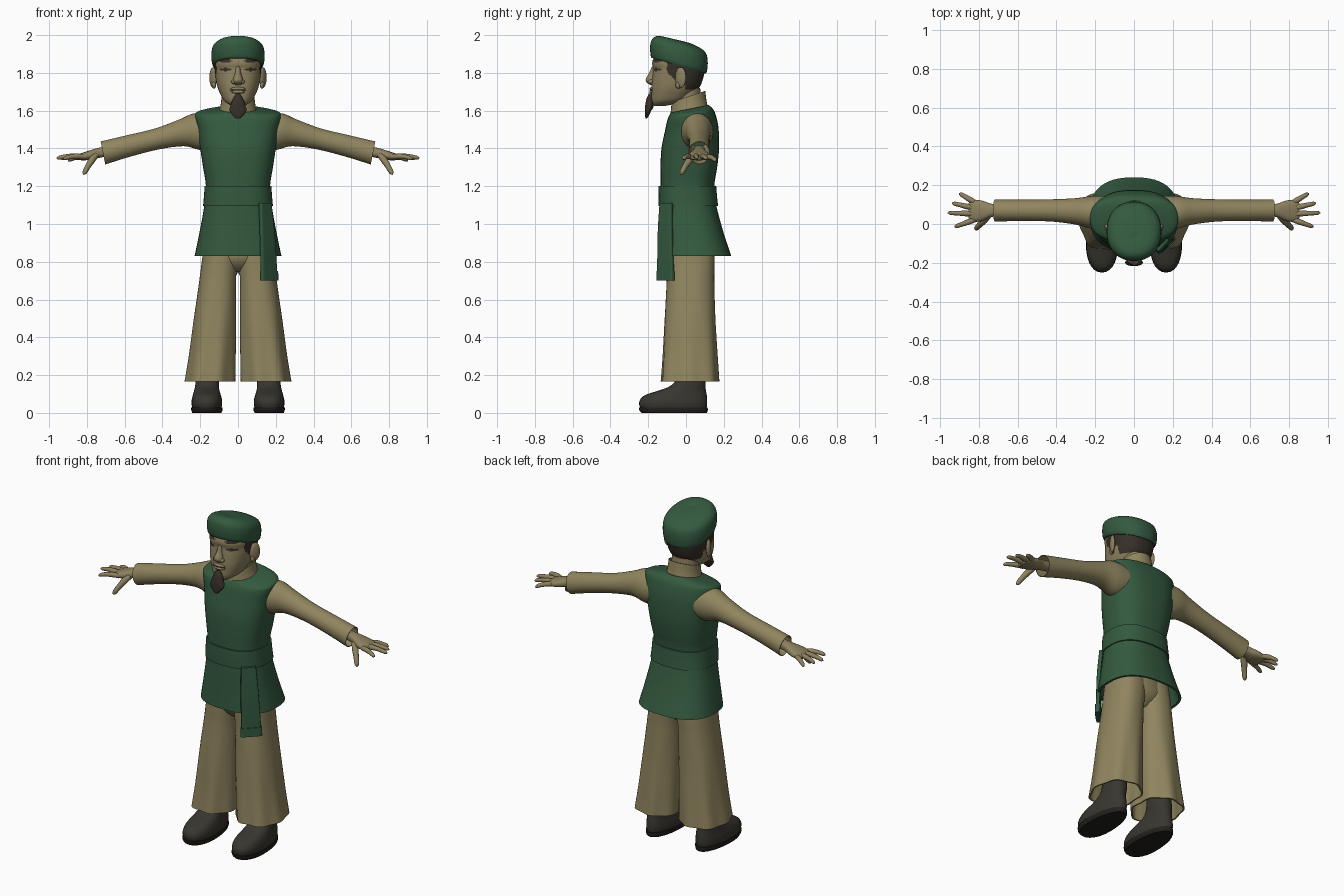
import bpy, bmesh, math
from mathutils import Vector, Matrix

cube = bpy.data.objects.get("Cube")
if cube:
    bpy.data.objects.remove(cube, do_unlink=True)


def material(name, r, g, b):
    m = bpy.data.materials.new(name)
    m.use_nodes = True
    m.diffuse_color = (r, g, b, 1)
    m.node_tree.nodes["Principled BSDF"].inputs["Base Color"].default_value = (r, g, b, 1)
    return m


GREEN = material("green cloth", .034, .102, .05)
TAN = material("tan cloth", .28, .235, .115)
SKIN = material("skin", .27, .22, .115)
HAIR = material("dark hair", .038, .029, .022)
BOOT = material("boot leather", .04, .037, .029)
SOLE = material("boot sole", .015, .014, .012)


def finish(name, bm, mats, mirror=False, rule=None):
    """Turn a bmesh into a smooth shaded object, painted by an optional rule."""
    bmesh.ops.recalc_face_normals(bm, faces=bm.faces)
    mesh = bpy.data.meshes.new(name)
    bm.to_mesh(mesh)
    bm.free()
    for m in mats:
        mesh.materials.append(m)
    if rule:
        for p in mesh.polygons:
            p.material_index = rule(p.center)
    mesh.shade_smooth()
    mesh.set_sharp_from_angle(angle=math.radians(45))
    obj = bpy.data.objects.new(name, mesh)
    bpy.context.scene.collection.objects.link(obj)
    if mirror:
        mod = obj.modifiers.new("Mirror", 'MIRROR')
        mod.use_mirror_merge = False
    return obj


def smooth_rows(rows, sub):
    """Catmull-Rom interpolation of every value in the rows."""
    size = max(len(r) for r in rows)
    rows = [tuple(r) + (0,) * (size - len(r)) for r in rows]
    out = []
    for i in range(len(rows) - 1):
        quad = (rows[max(i - 1, 0)], rows[i], rows[i + 1], rows[min(i + 2, len(rows) - 1)])
        for k in range(sub):
            t = k / sub
            out.append([b + .5 * t * (c - a + t * (2 * a - 5 * b + 4 * c - d + t * (3 * (b - c) + d - a)))
                        for a, b, c, d in zip(*quad)])
    return out + [list(rows[-1])]


def upright(r, c, s):
    """Horizontal ring; row = z, front y, back y, centre x, half width, tilt."""
    z, front, back, xc, half, tilt = (list(r) + [0])[:6]
    return Vector((xc + half * c, (front + back) / 2 + (back - front) / 2 * s, z + tilt * s))


def sideways(r, c, s):
    """Ring across an arm; row = x, y, z, half depth, half height."""
    x, y, z, ry, rz = r
    return Vector((x + .2 * rz * s, y + ry * c, z + rz * s))


def loft(name, rows, mats, place=upright, n=32, sub=4, power=2, hem=False, mirror=False, rule=None):
    rings = []
    for r in smooth_rows(rows, sub):
        ring = []
        for i in range(n):
            a = 2 * math.pi * i / n
            c, s = (math.copysign(abs(f(a)) ** (2 / power), f(a)) for f in (math.cos, math.sin))
            ring.append(place(r, c, s))
        rings.append(ring)
    if hem:  # fold the first edge inwards to give the cloth thickness
        inner = []
        for ring in rings[len(rings) // 2::-1]:
            mid = sum(ring, Vector()) / n
            inner.append([mid + (p - mid) * .94 for p in ring])
        rings = inner + rings
    bm = bmesh.new()
    vs = [[bm.verts.new(p) for p in ring] for ring in rings]
    for a, b in zip(vs, vs[1:]):
        for i in range(n):
            j = (i + 1) % n
            bm.faces.new((a[i], a[j], b[j], b[i]))
    bm.faces.new(vs[-1])
    if not hem:
        bm.faces.new(vs[0])
    return finish(name, bm, mats, mirror, rule)


def ball(name, loc, size, mat, turn=0, mirror=False):
    bm = bmesh.new()
    mtx = Matrix.Translation(loc) @ Matrix.Rotation(turn, 4, 'Z') @ Matrix.Diagonal((*size, 1))
    bmesh.ops.create_uvsphere(bm, u_segments=20, v_segments=12, radius=1, matrix=mtx)
    return finish(name, bm, [mat], mirror)


def finger(name, base, tip, radius):
    base, tip = Vector(base), Vector(tip)
    side = (tip - base).cross(Vector((0, 0, 1))).normalized()
    up = side.cross(tip - base).normalized()

    def along(r, c, s):
        bend = Vector((0, 0, .03 * r[0] * (1 - r[0])))
        return base.lerp(tip, r[0]) + bend + (side * c + up * s) * r[1] * radius
    loft(name, [(0, .9), (.35, 1), (.6, .85), (.9, .7), (1, .15)], [SKIN], along, n=12, mirror=True)


# Vest, belt and hanging sash
loft("vest", [(.83, -.145, .24, 0, .23, 0), (.95, -.14, .2, 0, .205), (1.1, -.135, .16, 0, .178),
              (1.2, -.135, .15, 0, .17), (1.3, -.135, .165, 0, .185), (1.4, -.13, .175, 0, .2),
              (1.5, -.112, .172, 0, .215, .01), (1.565, -.1, .155, 0, .226, .02),
              (1.592, -.09, .14, 0, .212, .02), (1.61, -.08, .12, 0, .11, .02)],
     [GREEN], n=48, power=2.5, hem=True)
loft("belt", [(1.095, -.145, .17, 0, .185), (1.15, -.146, .164, 0, .18), (1.2, -.145, .16, 0, .177)],
     [GREEN], n=48, power=2.5)


def strip(r, c, s):
    z, x0, y0, x1, y1, thick = r
    a, b = Vector((x0, y0, z)), Vector((x1, y1, z))
    out = (b - a).cross(Vector((0, 0, 1))).normalized()
    return (a + b) / 2 + (b - a) / 2 * c + out * s * thick


loft("sash", [(1.11, .115, -.135, .172, -.075, .012), (.95, .12, -.145, .19, -.075, .012),
              (.74, .125, -.148, .203, -.068, .012)], [GREEN], strip, n=24, power=6)
loft("sash_end", [(.752, .123, -.151, .206, -.066, .015), (.7, .123, -.151, .208, -.066, .015)],
     [GREEN], strip, n=24, power=6)


# Wide trousers with rippled hems
def trouser(r, c, s):
    p = upright(r, c, s)
    flare = max(0, .6 - r[0]) * .09
    wave = 1 + flare * math.cos(7 * math.atan2(s, c) + .6)
    mid = Vector((r[3], (r[1] + r[2]) / 2, r[0]))
    p = mid + (p - mid) * wave
    p.x = max(p.x, .01) if r[0] < .73 else p.x
    return p


loft("trouser_legs", [(.165, -.132, .172, .147, .132), (.3, -.123, .165, .135, .123),
                      (.5, -.113, .155, .12, .113), (.7, -.102, .15, .104, .101),
                      (.83, -.1, .15, .09, .098), (1, -.09, .13, .08, .085)],
     [TAN], trouser, n=56, sub=6, power=2.3, hem=True, mirror=True)
loft("trouser_seat", [(.745, -.04, .09, 0, .05), (.79, -.085, .135, 0, .14), (.85, -.1, .148, 0, .175),
                      (1, -.09, .13, 0, .16)], [TAN])


# Boots with soles, narrower at the heel
def shoe(r, c, s):
    return upright(r, c * (1 - .13 * s), s)


loft("boots", [(.02, -.24, .108, .165, .074), (.045, -.248, .112, .165, .08), (.07, -.243, .112, .165, .079),
               (.095, -.215, .11, .165, .073), (.12, -.14, .105, .165, .066), (.145, -.08, .104, .164, .062),
               (.19, -.048, .104, .16, .062), (.28, -.04, .1, .158, .062)],
     [BOOT], shoe, power=2.2, mirror=True)
loft("boot_soles", [(0, -.236, .11, .165, .076), (.012, -.246, .115, .165, .081), (.028, -.25, .115, .165, .082)],
     [SOLE], shoe, power=2.2, mirror=True)

# Sleeves and hands
loft("sleeves", [(.715, .07, 1.376, .057, .061), (.58, .07, 1.413, .055, .056), (.43, .07, 1.45, .057, .055),
                 (.3, .065, 1.482, .068, .07), (.22, .06, 1.488, .084, .096), (.14, .06, 1.49, .085, .095)],
     [TAN], sideways, hem=True, mirror=True)
loft("palms", [(.66, .07, 1.39, .03, .026), (.73, .07, 1.378, .033, .026), (.785, .068, 1.364, .053, .024),
               (.825, .068, 1.356, .056, .019), (.85, .068, 1.352, .045, .012)],
     [SKIN], sideways, n=24, power=2.4, mirror=True)
TIPS = {"little": (.9, .158, 1.335), "ring": (.938, .108, 1.345), "middle": (.96, .058, 1.348),
        "index": (.925, -.015, 1.345)}
for i, (label, tip) in enumerate(TIPS.items()):
    finger(label + "_fingers", (.815, .108 - .028 * i, 1.355), tip, .0145)
finger("thumbs", (.752, .04, 1.365), (.818, -.028, 1.262), .018)

# Collar and neck
loft("neck", [(1.55, -.07, .09, 0, .08), (1.72, -.06, .075, 0, .075)], [SKIN])
loft("collar", [(1.675, -.076, .102, 0, .087, .03), (1.63, -.08, .108, 0, .092, .026),
                (1.585, -.084, .118, 0, .104, .022)], [TAN], hem=True)


# Head with hair, brows and eyes painted by region
def face_paint(p):
    x, y, z = abs(p.x), p.y, p.z

    def oval(cx, cz, w, h):
        return y < 0 and ((x - cx) / w) ** 2 + ((z - cz) / h) ** 2 < 1
    sideburn = y > -.1 and z > 1.765 + max(0, -y - .06)
    nape = y > -.005 and z > 1.715
    brow = oval(.066, 1.864, .034, .01)
    return int(sideburn or nape or brow or oval(.066, 1.818, .031, .008))


loft("head", [(1.625, -.17, -.11, 0, .032), (1.65, -.182, -.01, 0, .072), (1.69, -.184, .04, 0, .095),
              (1.73, -.183, .075, 0, .11), (1.78, -.178, .093, 0, .119), (1.82, -.174, .1, 0, .122),
              (1.86, -.178, .1, 0, .122), (1.93, -.15, .07, 0, .1)],
     [SKIN, HAIR], n=128, sub=10, power=2.3, rule=face_paint)
loft("nose", [(1.735, -.188, -.15, 0, .018), (1.752, -.21, -.15, 0, .028), (1.77, -.212, -.15, 0, .025),
              (1.8, -.195, -.14, 0, .016), (1.835, -.18, -.14, 0, .013)], [SKIN], n=20)
ball("nostrils", (.022, -.185, 1.753), (.014, .016, .012), SKIN, mirror=True)
ball("upper_lip", (0, -.18, 1.716), (.04, .014, .009), SKIN)
ball("lower_lip", (0, -.18, 1.699), (.035, .014, .009), SKIN)
ball("mouth_line", (0, -.18, 1.708), (.043, .0125, .003), HAIR)
ball("ears", (.132, -.028, 1.775), (.014, .032, .055), SKIN, turn=-.5, mirror=True)
ball("ear_lobes", (.127, -.04, 1.737), (.012, .016, .02), SKIN, mirror=True)

# Goatee
loft("beard", [(1.69, -.197, -.175, 0, .009), (1.66, -.21, -.172, 0, .028), (1.62, -.217, -.172, 0, .042),
               (1.598, -.217, -.185, 0, .045), (1.575, -.217, -.195, 0, .028), (1.558, -.214, -.207, 0, .01)],
     [HAIR], n=20)

# Soft cap, tilted back
loft("cap", [(1.838, -.183, .105, 0, .13, -.042), (1.855, -.188, .112, 0, .138, -.042),
             (1.9, -.19, .115, 0, .141, -.038), (1.94, -.182, .105, 0, .132, -.034),
             (1.965, -.155, .07, 0, .1, -.03), (1.974, -.11, .02, 0, .05, -.016), (1.976, -.07, -.05, 0, .01, 0)],
     [GREEN], n=48, power=2.2)
